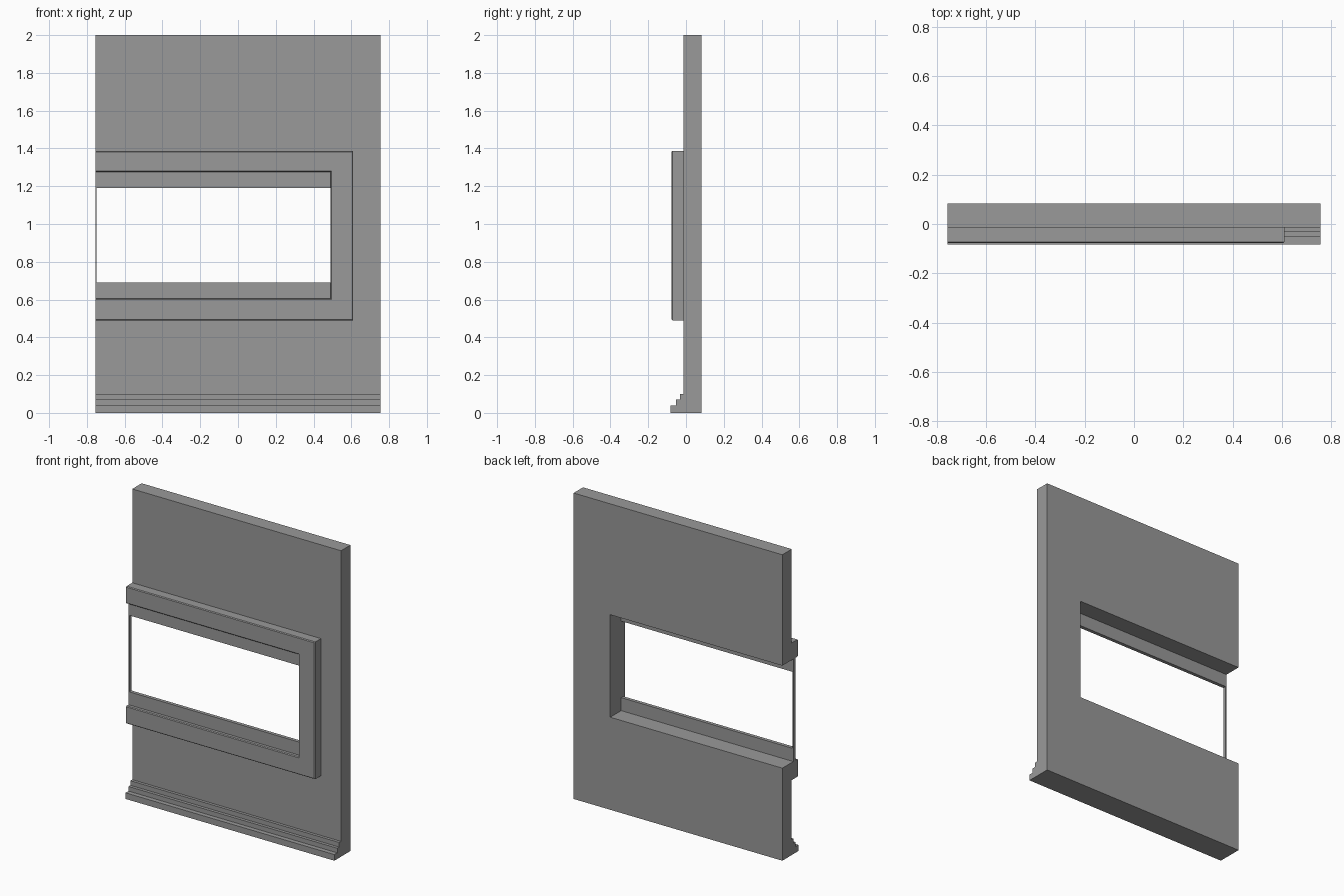
import bpy
import bmesh

cube = bpy.data.objects.get("Cube")
if cube:
    bpy.data.objects.remove(cube, do_unlink=True)

grey = bpy.data.materials.new("plain grey")
grey.use_nodes = True
colour = (0.32, 0.32, 0.32, 1)
grey.diffuse_color = colour
grey.node_tree.nodes["Principled BSDF"].inputs["Base Color"].default_value = colour

LEFT, RIGHT = -0.755, 0.755     # ends of the wall
JAMB = 0.49                     # closed end of the opening
SILL, HEAD = 0.605, 1.275       # bottom and top of the opening
WALL_FRONT, BACK = -0.014, 0.083


def extrude(name, outline, axis, start, end):
    """Extrude a closed 2D outline along y (outline in x, z) or x (outline in y, z)."""
    bm = bmesh.new()
    place = (lambda a, b: (a, start, b)) if axis == "y" else (lambda a, b: (start, a, b))
    face = bm.faces.new([bm.verts.new(place(a, b)) for a, b in outline])
    moved = bmesh.ops.extrude_face_region(bm, geom=[face])["geom"]
    shift = (0, end - start, 0) if axis == "y" else (end - start, 0, 0)
    bmesh.ops.translate(bm, vec=shift, verts=[v for v in moved if isinstance(v, bmesh.types.BMVert)])
    bmesh.ops.recalc_face_normals(bm, faces=bm.faces)
    mesh = bpy.data.meshes.new(name)
    bm.to_mesh(mesh)
    bm.free()
    mesh.materials.append(grey)
    obj = bpy.data.objects.new(name, mesh)
    bpy.context.collection.objects.link(obj)
    return obj


def c_outline(right, bottom, top):
    """A C shape around the opening, open towards the left end."""
    return [(LEFT, bottom), (right, bottom), (right, top), (LEFT, top),
            (LEFT, HEAD), (JAMB, HEAD), (JAMB, SILL), (LEFT, SILL)]


# Wall with the opening running out of its end
extrude("wall", c_outline(RIGHT, 0, 2), "y", WALL_FRONT, BACK)

# Raised window surround with softened front edges
surround = extrude("window_surround", c_outline(0.61, 0.49, 1.387), "y", -0.077, WALL_FRONT)
bm = bmesh.new()
bm.from_mesh(surround.data)
front_edges = [e for e in bm.edges
               if all(v.co.y < -0.07 for v in e.verts) and not all(v.co.x < LEFT + 0.01 for v in e.verts)]
bmesh.ops.bevel(bm, geom=front_edges, offset=0.005, segments=1, affect="EDGES")
bm.to_mesh(surround.data)
bm.free()

# Thin window rails and end post
for name, x1, z0, z1 in (("lower_rail", JAMB, SILL, 0.69),
                         ("upper_rail", JAMB, 1.19, HEAD),
                         ("end_post", LEFT + 0.006, 0.69, 1.19)):
    extrude(name, [(LEFT, z0), (x1, z0), (x1, z1), (LEFT, z1)], "y", -0.053, -0.03)

# Stepped skirting along the foot of the wall
extrude("skirting", [(WALL_FRONT, 0), (-0.083, 0), (-0.083, 0.04), (-0.053, 0.04),
                     (-0.053, 0.07), (-0.033, 0.07), (-0.033, 0.1), (WALL_FRONT, 0.1)],
        "x", LEFT, RIGHT)
